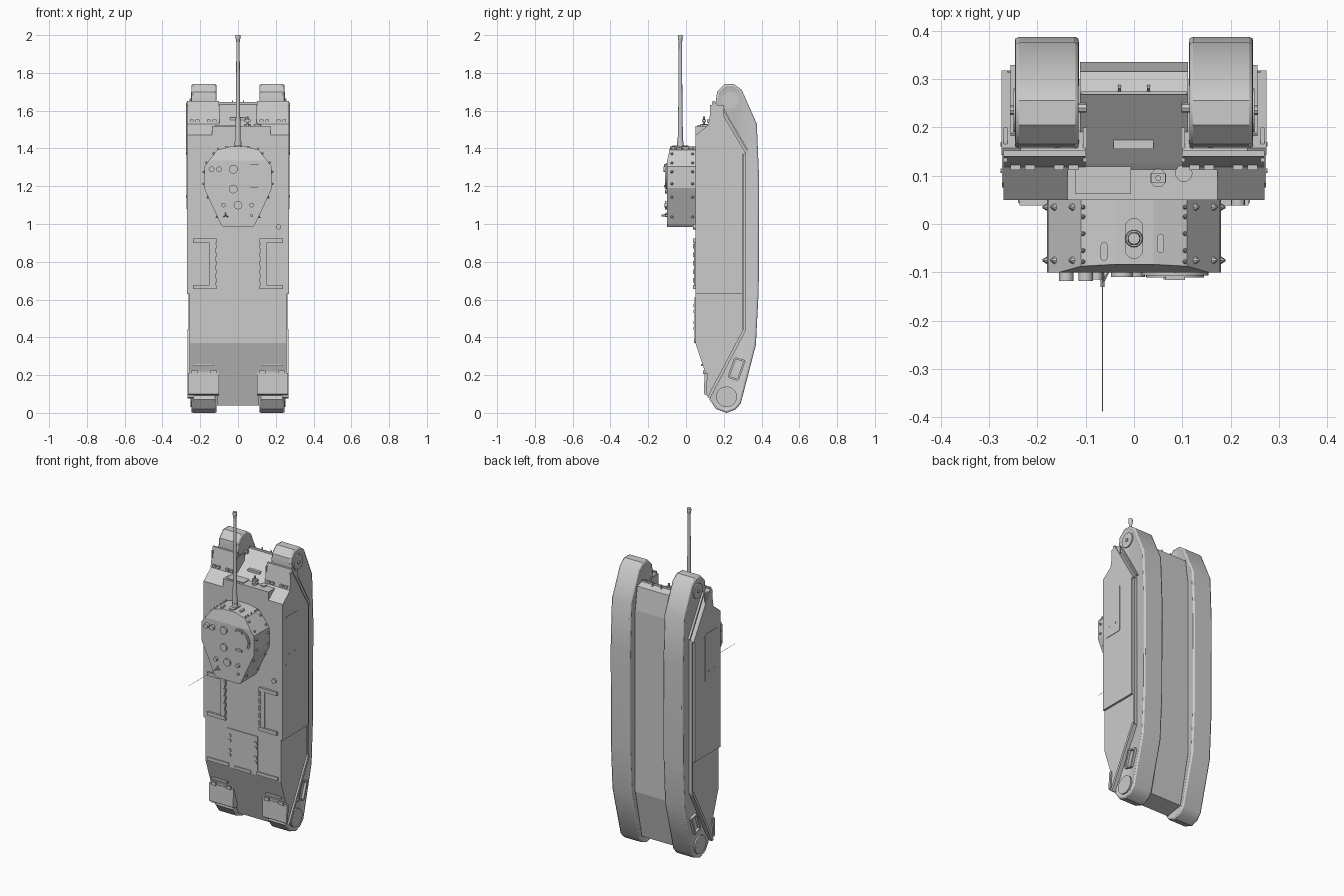
import bpy, bmesh, math
from mathutils import Vector, Matrix

AX = {'x': Vector((1, 0, 0)), 'y': Vector((0, 1, 0)), 'z': Vector((0, 0, 1))}


def done(name, bm, mirror=False, bevel=0, smooth=False):
    bmesh.ops.recalc_face_normals(bm, faces=bm.faces)
    me = bpy.data.meshes.new(name)
    bm.to_mesh(me)
    bm.free()
    ob = bpy.data.objects.new(name, me)
    bpy.context.collection.objects.link(ob)
    if bevel:
        m = ob.modifiers.new("bevel", 'BEVEL')
        m.width, m.segments, m.limit_method, m.angle_limit = bevel, 2, 'ANGLE', math.radians(60)
    if mirror:
        ob.modifiers.new("mirror", 'MIRROR')
    if smooth:
        bpy.ops.object.select_all(action='DESELECT')
        bpy.context.view_layer.objects.active = ob
        ob.select_set(True)
        bpy.ops.object.shade_smooth_by_angle(angle=math.radians(35))
    return ob


def prism(bm, pts, axis, a, b):
    def put(p, d):
        return {'x': (d, p[0], p[1]), 'y': (p[0], d, p[1]), 'z': (p[0], p[1], d)}[axis]
    lo = [bm.verts.new(put(p, a)) for p in pts]
    hi = [bm.verts.new(put(p, b)) for p in pts]
    caps = [bm.faces.new(lo), bm.faces.new(hi)]
    n = len(pts)
    for i in range(n):
        bm.faces.new((lo[i], lo[(i + 1) % n], hi[(i + 1) % n], hi[i]))
    return caps


def box(bm, x0, x1, y0, y1, z0, z1):
    prism(bm, [(x0, y0), (x1, y0), (x1, y1), (x0, y1)], 'z', z0, z1)


def cyl(bm, p0, p1, r0, r1=None, n=16):
    p0, p1 = Vector(p0), Vector(p1)
    d = p1 - p0
    mat = Matrix.Translation((p0 + p1) / 2) @ d.to_track_quat('Z', 'Y').to_matrix().to_4x4()
    bmesh.ops.create_cone(bm, cap_ends=True, segments=n, radius1=r0,
                          radius2=r0 if r1 is None else r1, depth=d.length, matrix=mat)


def bar(bm, p, q, w, x0, x1):
    # straight strip in the side plane between two (y, z) points
    p, q = Vector(p), Vector(q)
    d = (q - p).normalized() * w / 2
    s = Vector((-d.y, d.x))
    prism(bm, [p + s, q + s, q - s, p - s], 'x', x0, x1)


def slot(cx, cy, w, h, n=6):
    # stadium outline, tall in its second axis
    r = w / 2
    return [(cx + r * math.cos(t), cy + s * (h / 2 - r) + r * math.sin(t))
            for s, o in ((1, 0), (-1, math.pi)) for t in [o + math.pi * i / n for i in range(n + 1)]]


# central hull between the tracks
bm = bmesh.new()
prism(bm, [(.05, .37), (.05, 1.47), (.125, 1.53), (.27, 1.635), (.315, 1.62), (.335, 1.48),
           (.335, .36), (.27, .06), (.16, .04)], 'x', -.112, .112)
done("hull_body", bm)

# side sponsons: wide upper part, narrower rear part
bm = bmesh.new()
prism(bm, [(.05, .63), (.05, 1.47), (.125, 1.53), (.15, 1.64), (.165, 1.62), (.3, 1.39), (.3, .63)],
      'x', .10, .27)
done("side_sponson", bm, True)
bm = bmesh.new()
prism(bm, [(.05, .37), (.05, .63), (.3, .63), (.3, .43), (.13, .09), (.11, .09), (.10, .22)],
      'x', .10, .257)
done("rear_sponson", bm, True)

# tracks with recessed sides
bm = bmesh.new()
caps = prism(bm, [(.205, 1.74), (.255, 1.74), (.295, 1.71), (.375, 1.53), (.387, 1.24), (.385, .65),
                  (.37, .36), (.29, .05), (.262, .018), (.215, 0), (.16, .02), (.125, .07),
                  (.135, .13), (.22, .4), (.22, 1.4), (.155, 1.63), (.165, 1.70)], 'x', .11, .25)
bmesh.ops.recalc_face_normals(bm, faces=bm.faces)
bmesh.ops.inset_region(bm, faces=caps, thickness=.022, depth=-.008)
done("track", bm, True, bevel=.012, smooth=True)

# end wheels, edge rails and recessed step frame on the track sides
bm = bmesh.new()
cyl(bm, (.235, .215, .085), (.251, .215, .085), .055, n=24)
cyl(bm, (.235, .235, 1.655), (.249, .235, 1.655), .045, n=24)
cyl(bm, (.249, .235, 1.655), (.256, .235, 1.655), .01, n=8)
done("end_wheel", bm, True, smooth=True)
bm = bmesh.new()
bar(bm, (.15, 1.64), (.31, 1.37), .016, .235, .274)
bar(bm, (.31, 1.38), (.31, .43), .012, .235, .262)
bar(bm, (.31, .44), (.12, .08), .016, .235, .268)
bar(bm, (.185, 1.63), (.325, 1.39), .008, .235, .255)
done("side_rail", bm, True)
bm = bmesh.new()
c = [(.225, .19), (.275, .175), (.31, .275), (.26, .29)]
for i in range(4):
    bar(bm, c[i], c[(i + 1) % 4], .01, .235, .257)
done("step_frame", bm, True)

# side doors with handles
bm = bmesh.new()
prism(bm, [(.085, 1.08), (.19, 1.08), (.2, 1.09), (.2, 1.37), (.19, 1.38), (.085, 1.38),
           (.075, 1.37), (.075, 1.09)], 'x', .265, .273)
for y in (.11, .165):
    cyl(bm, (.27, y, 1.145), (.276, y, 1.145), .005, n=8)
done("side_door", bm, True)

# driver plate, visor, periscopes
bm = bmesh.new()
box(bm, -.137, .173, .05, .128, 1.45, 1.52)
box(bm, -.122, -.006, .062, .124, 1.52, 1.525)
prism(bm, [(.05 + .018 * math.cos(a), .095 + .02 * math.sin(a)) for a in
           [math.pi / 8 + i * math.pi / 4 for i in range(8)]], 'z', 1.52, 1.53)
cyl(bm, (.103, .105, 1.515), (.103, .105, 1.527), .018)
cyl(bm, (.05, .095, 1.53), (.05, .095, 1.57), .006, n=8)
box(bm, .035, .065, .085, .105, 1.54, 1.552)
done("driver_plate", bm)
bm = bmesh.new()
box(bm, -.042, .04, .155, .178, 1.53, 1.565)
box(bm, -.11, .11, .268, .274, 1.62, 1.645)
for x in (-.03, .03):
    prism(bm, [(.265, 1.62), (.29, 1.62), (.28, 1.655)], 'x', x - .003, x + .003)
done("nose_fittings", bm)

# front and rear mudguards with hinges
bm = bmesh.new()
prism(bm, [(.118, 1.53), (.14, 1.65), (.152, 1.65), (.135, 1.53)], 'x', .10, .27)
for x in (.125, .155, .215, .245):
    box(bm, x - .01, x + .01, .112, .13, 1.538, 1.552)
for x in (.097, .262):
    box(bm, x, x + .008, .128, .2, 1.53, 1.63)
cyl(bm, (.098, .24, 1.62), (.118, .24, 1.62), .01, n=8)
done("front_mudguard", bm, True)
bm = bmesh.new()
prism(bm, [(.098, .21), (.095, .1), (.107, .095), (.115, .21)], 'x', .10, .265)
for x in (.13, .23):
    box(bm, x - .015, x + .015, .09, .105, .205, .225)
prism(bm, [(.08, .26), (.08, .247), (.1, .247), (.1, .26)], 'x', .13, .237)
box(bm, .095, .24, .043, .06, .375, .395)
done("rear_mudguard", bm, True)

# engine deck vents
bm = bmesh.new()
box(bm, .12, .15, .042, .055, .66, .91)
for z in (.655, .9):
    box(bm, .115, .237, .038, .055, z, z + .022)
for i in range(5):
    box(bm, .113, .125, .036, .055, .69 + i * .045, .715 + i * .045)
done("deck_vent", bm, True)
bm = bmesh.new()
box(bm, -.105, .1, .046, .055, .4, .61)
for s in (-1, 1):
    for z in (.44, .47, .53, .56):
        box(bm, s * .088 - .008, s * .088 + .008, .041, .05, z, z + .016)
box(bm, -.055, .055, .043, .055, .37, .388)
cyl(bm, (.215, .055, .985), (.215, .038, .985), .014)
done("engine_hatch", bm)

# turret with a roof that dips towards the gun
bm = bmesh.new()
half = [(.04, 1.41), (.11, 1.393), (.178, 1.305), (.18, 1.19), (.092, 1.0), (.08, .985)]
prism(bm, half + [(-x, z) for x, z in reversed(half)], 'y', -.1, .06)
bmesh.ops.bisect_plane(bm, geom=bm.verts[:] + bm.edges[:] + bm.faces[:], dist=1e-5,
                       plane_co=(0, 0, 1.335), plane_no=(0, 0, 1))
for v in bm.verts:
    if v.co.y < 0 and v.co.z > 1.335:
        v.co.y += .22 * (v.co.z - 1.335)
done("turret", bm)

# cone-headed bolts around the turret walls
bm = bmesh.new()
for i in range(1, 4):
    (x0, z0), (x1, z1) = half[i], half[i + 1]
    n = Vector((z0 - z1, 0, x1 - x0)).normalized()
    for t in (.25, .8):
        for y in (.035, -.075):
            p = Vector((x0 + (x1 - x0) * t, y, z0 + (z1 - z0) * t))
            cyl(bm, p - n * .002, p + n * .01, .009, .002, n=8)
for y in (.035, .015, -.02, -.055, -.078):
    cyl(bm, (.105, y, 1.39), (.106, y, 1.405), .006, .002, n=8)
done("turret_bolts", bm, True)

# gun with mantlet slot
bm = bmesh.new()
prism(bm, slot(0, -.03, .038, .085), 'z', 1.39, 1.416)
for x, y in ((-.062, -.057), (.055, -.04)):
    prism(bm, slot(x, y, .014, .04), 'z', 1.39, 1.414)
done("gun_mantlet", bm)
bm = bmesh.new()
for z0, z1, r0, r1 in ((1.4, 1.44, .019, .017), (1.44, 1.62, .014, .011), (1.62, 1.965, .011, .0085),
                       (1.96, 1.985, .0085, .013), (1.985, 2.0, .013, .012)):
    cyl(bm, (0, -.03, z0), (0, -.03, z1), r0, r1)
done("gun_barrel", bm, smooth=True)

# roof hatch, periscopes and vents
bm = bmesh.new()
cyl(bm, (.085, -.095, 1.255), (.085, -.106, 1.255), .069, n=32)
cyl(bm, (.085, -.105, 1.255), (.085, -.111, 1.255), .06, n=32)
box(bm, .065, .105, -.116, -.1, 1.303, 1.318)
box(bm, .065, .105, -.116, -.1, 1.192, 1.207)
done("roof_hatch", bm, smooth=True)
bm = bmesh.new()
for x, z, r, h in ((-.14, 1.29, .015, .018), (-.1, 1.29, .015, .018), (-.025, 1.29, .023, .01),
                   (-.025, 1.185, .023, .01), (0, 1.1, .023, .01), (-.077, 1.1, .012, .015),
                   (.073, 1.1, .012, .015), (.073, 1.045, .007, .008)):
    cyl(bm, (x, -.095, z), (x, -.1 - h, z), r)
done("roof_fittings", bm, smooth=True)

# aerial on a three-legged base
bm = bmesh.new()
for k in range(3):
    a = math.pi / 2 + k * 2 * math.pi / 3
    cyl(bm, (-.065 + .014 * math.cos(a), -.098, 1.045 + .014 * math.sin(a)), (-.065, -.122, 1.045), .003, n=6)
cyl(bm, (-.065, -.098, 1.045), (-.065, -.13, 1.045), .004, n=8)
cyl(bm, (-.065, -.12, 1.045), (-.065, -.388, 1.045), .0013, .0008, n=6)
done("aerial", bm)
